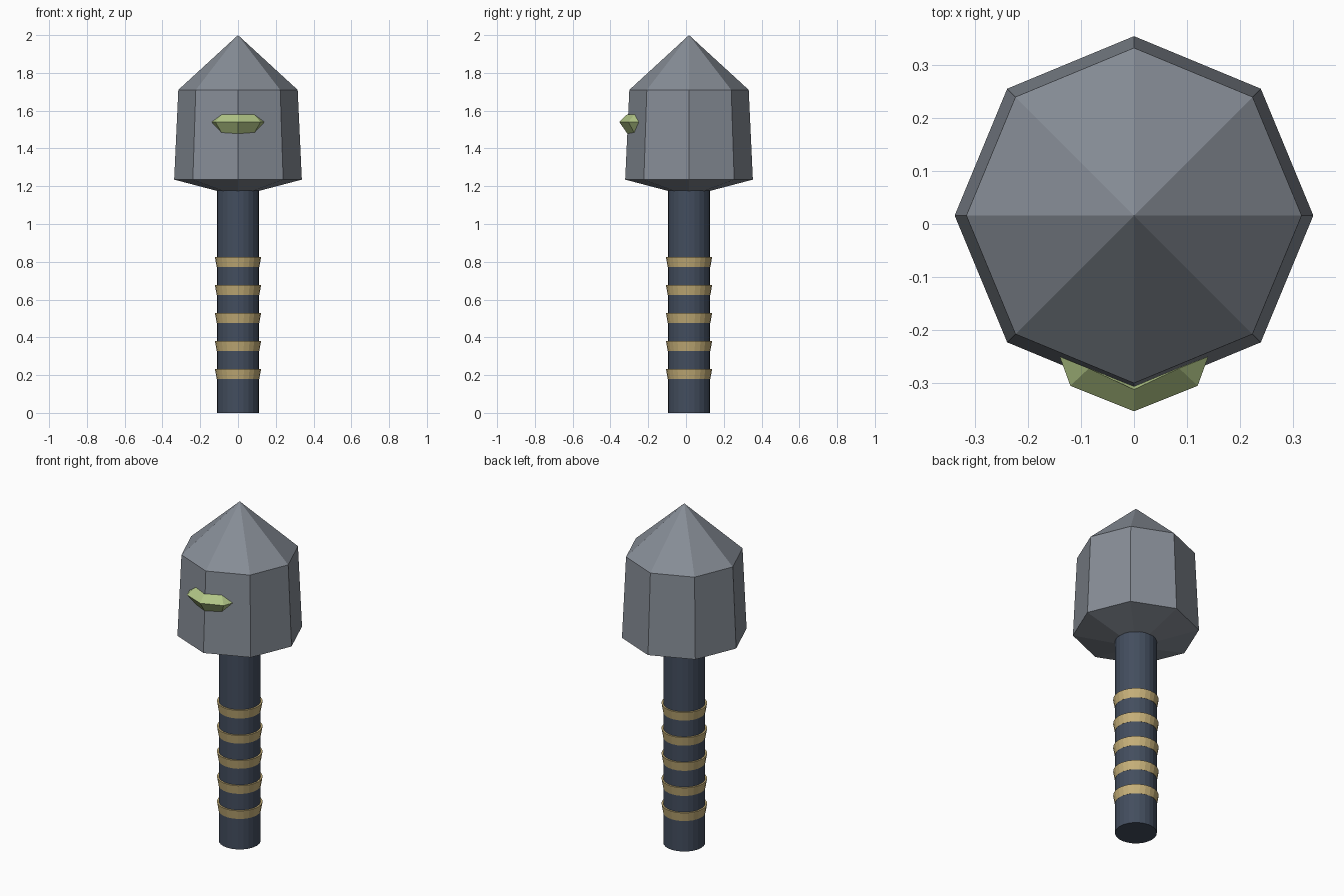
import bpy, bmesh
from math import cos, sin, pi

cube = bpy.data.objects.get("Cube")
if cube:
    bpy.data.objects.remove(cube, do_unlink=True)

CENTRE_Y = 0.016


def material(name, rgb):
    mat = bpy.data.materials.new(name)
    mat.use_nodes = True
    colour = (*rgb, 1)
    mat.diffuse_color = colour
    mat.node_tree.nodes["Principled BSDF"].inputs["Base Color"].default_value = colour
    return mat


def finish(name, bm, mat):
    bmesh.ops.recalc_face_normals(bm, faces=bm.faces[:])
    mesh = bpy.data.meshes.new(name)
    bm.to_mesh(mesh)
    bm.free()
    mesh.materials.append(mat)
    obj = bpy.data.objects.new(name, mesh)
    bpy.context.collection.objects.link(obj)
    return obj


def lathe(name, profile, sides, mat):
    """Faceted solid from (radius, height) pairs, bottom to top; radius 0 is a tip."""
    bm = bmesh.new()
    rings = []
    for r, z in profile:
        count = sides if r else 1
        rings.append([bm.verts.new((r * cos(2 * pi * i / sides),
                                    CENTRE_Y + r * sin(2 * pi * i / sides), z))
                      for i in range(count)])
    for low, high in zip(rings, rings[1:]):
        for i in range(sides):
            j = (i + 1) % sides
            if len(high) == 1:
                bm.faces.new((low[i], low[j], high[0]))
            else:
                bm.faces.new((low[i], low[j], high[j], high[i]))
    for ring in (rings[0], rings[-1]):
        if len(ring) > 1:
            bm.faces.new(ring)
    return finish(name, bm, mat)


stone = material("grey stone", (0.24, 0.265, 0.305))
grip = material("dark blue grip", (0.056, 0.075, 0.112))
wrap = material("tan wrap", (0.56, 0.43, 0.19))
green = material("pale green", (0.44, 0.56, 0.24))

# Shaft and its flared bands
lathe("shaft", [(0.112, 0), (0.112, 1.2)], 24, grip)
for n in range(5):
    z = 0.18 + n * 0.148
    lathe(f"grip_band_{n + 1}", [(0.113, z), (0.122, z + 0.052)], 24, wrap)

# Eight-sided pointed head
lathe("head", [(0.11, 1.175), (0.338, 1.235), (0.316, 1.71), (0, 2)], 8, stone)

# Faceted bar folded around the front corner of the head
bm = bmesh.new()
ridge = [bm.verts.new((x, y, 1.54)) for x, y in
         ((-0.14, -0.25), (-0.12, -0.305), (0, -0.353), (0.12, -0.305), (0.14, -0.25))]
back = bm.verts.new((0, -0.28, 1.54))
for z in (1.58, 1.48):
    a, b, c = [bm.verts.new((x, y, z)) for x, y in
               ((-0.085, -0.272), (0, -0.312), (0.085, -0.272))]
    for face in ((ridge[0], ridge[1], a), (ridge[1], ridge[2], b, a),
                 (ridge[2], ridge[3], c, b), (ridge[3], ridge[4], c),
                 (ridge[0], a, b, back), (back, b, c, ridge[4])):
        bm.faces.new(face)
finish("front_crest", bm, green)
